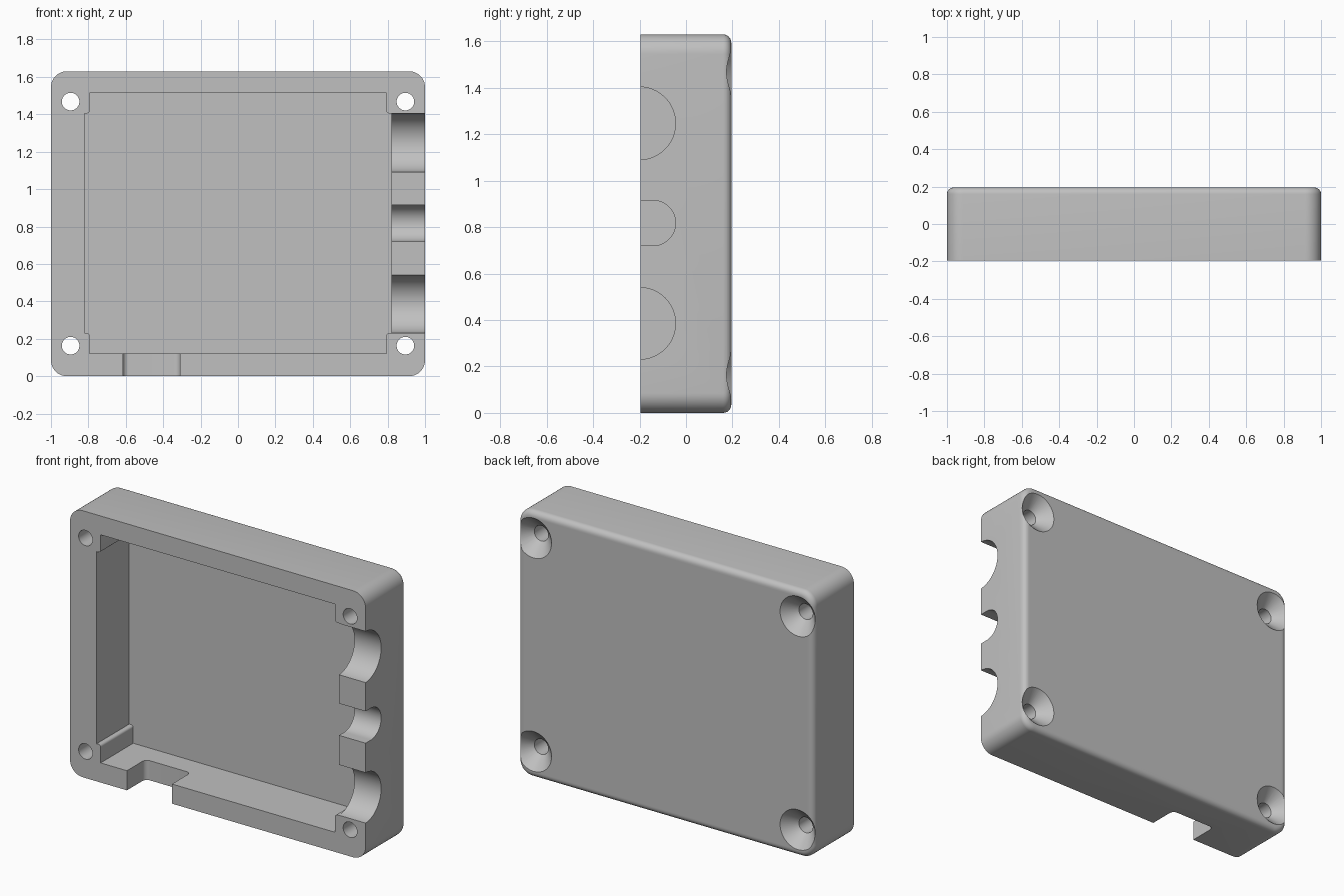
import bpy, bmesh, math
from mathutils import Vector

old = bpy.data.objects.get("Cube")
if old:
    bpy.data.objects.remove(old, do_unlink=True)

W, D, H = 1.0, 0.195, 1.63      # half width, half depth, height
FLOOR_Y = 0.12                  # inner face of the back panel
AXES = {"x": Vector((1, 0, 0)), "y": Vector((0, 1, 0)), "z": Vector((0, 0, 1))}

grey = bpy.data.materials.new("plain grey")
grey.use_nodes = True
colour = (0.53, 0.53, 0.53, 1)
grey.diffuse_color = colour
grey.node_tree.nodes["Principled BSDF"].inputs["Base Color"].default_value = colour


def to_object(name, bm):
    bmesh.ops.recalc_face_normals(bm, faces=bm.faces)
    mesh = bpy.data.meshes.new(name)
    bm.to_mesh(mesh)
    bm.free()
    mesh.materials.append(grey)
    obj = bpy.data.objects.new(name, mesh)
    bpy.context.collection.objects.link(obj)
    return obj


def bevel(bm, edges, radius, segments):
    bmesh.ops.bevel(bm, geom=edges, offset=radius, segments=segments,
                    profile=0.5, affect='EDGES', clamp_overlap=True)


def prism(points, axis, length, radius=0, pick=lambda v: True, segments=10):
    """Extrude an outline along an axis, rounding the chosen long edges."""
    bm = bmesh.new()
    face = bm.faces.new([bm.verts.new(p) for p in points])
    new = bmesh.ops.extrude_face_region(bm, geom=[face])["geom"]
    bmesh.ops.translate(bm, vec=AXES[axis] * length,
                        verts=[v for v in new if isinstance(v, bmesh.types.BMVert)])
    if radius:
        long_edges = [e for e in bm.edges
                      if abs((e.verts[0].co - e.verts[1].co).dot(AXES[axis])) > length * 0.9
                      and pick(e.verts[0].co)]
        bevel(bm, long_edges, radius, segments)
    return bm


def cut(target, bm):
    cutter = to_object("cutter", bm)
    cutter.hide_render = True
    mod = target.modifiers.new("cut", 'BOOLEAN')
    mod.operation, mod.solver, mod.object = 'DIFFERENCE', 'EXACT', cutter
    bpy.context.view_layer.objects.active = target
    bpy.ops.object.modifier_apply(modifier=mod.name)
    bpy.data.objects.remove(cutter, do_unlink=True)


# Outer block with rounded corners and a softened back rim
body = prism([(-W, -D, 0), (W, -D, 0), (W, -D, H), (-W, -D, H)], "y", 2 * D, 0.085)
rim = [e for e in body.edges if all(v.co.y > D - 0.001 for v in e.verts)]
bevel(body, rim, 0.035, 6)
case = to_object("enclosure_shell", body)

# Inner cavity, stepped in around the corner screw posts
wide, narrow, low, high, step = 0.82, 0.793, 0.12, 1.515, (0.23, 1.405)
right = [(narrow, low), (narrow, step[0]), (wide, step[0]),
         (wide, step[1]), (narrow, step[1]), (narrow, high)]
outline = right + [(-x, z) for x, z in reversed(right)]
front = -D - 0.1
cut(case, prism([(x, front, z) for x, z in outline], "y", FLOOR_Y - front, 0.015,
                lambda v: abs(v.x) < wide - 0.01 and step[0] - 0.01 < v.z < step[1] + 0.01, 5))

# Three rounded cable openings in one side wall
for bottom, top in ((0.231, 0.54), (0.72, 0.915), (1.09, 1.404)):
    r = (top - bottom) / 2
    mid, deep = (top + bottom) / 2, -0.045
    arc = [(deep - r + r * math.cos(a), mid + r * math.sin(a))
           for a in (math.pi * (i / 24 - 0.5) for i in range(25))]
    slot = [(front, bottom)] + arc + [(front, top)]
    cut(case, prism([(0.75, y, z) for y, z in slot], "x", 0.4))

# Square opening with rounded inner corners in the bottom wall
slot = [(-0.615, front), (-0.31, front), (-0.31, -0.015), (-0.615, -0.015)]
cut(case, prism([(x, y, -0.1) for x, y in slot], "z", 0.3, 0.03, lambda v: v.y > -0.1))

# Countersunk screw holes, lathed about the depth axis
profile = [(0.047, front), (0.047, FLOOR_Y), (0.122, D), (0.122, D + 0.1)]
SIDES = 48
for x in (-0.895, 0.895):
    for z in (0.163, 1.468):
        bm = bmesh.new()
        rings = [[bm.verts.new((x + r * math.cos(2 * math.pi * i / SIDES), y,
                                z + r * math.sin(2 * math.pi * i / SIDES)))
                  for i in range(SIDES)] for r, y in profile]
        for a, b in zip(rings, rings[1:]):
            for i in range(SIDES):
                j = (i + 1) % SIDES
                bm.faces.new((a[i], a[j], b[j], b[i]))
        bm.faces.new(rings[0])
        bm.faces.new(rings[-1])
        cut(case, bm)

# Smooth curved surfaces while keeping hard edges
bpy.ops.object.select_all(action='DESELECT')
case.select_set(True)
bpy.context.view_layer.objects.active = case
bpy.ops.object.shade_smooth_by_angle(angle=math.radians(30))
